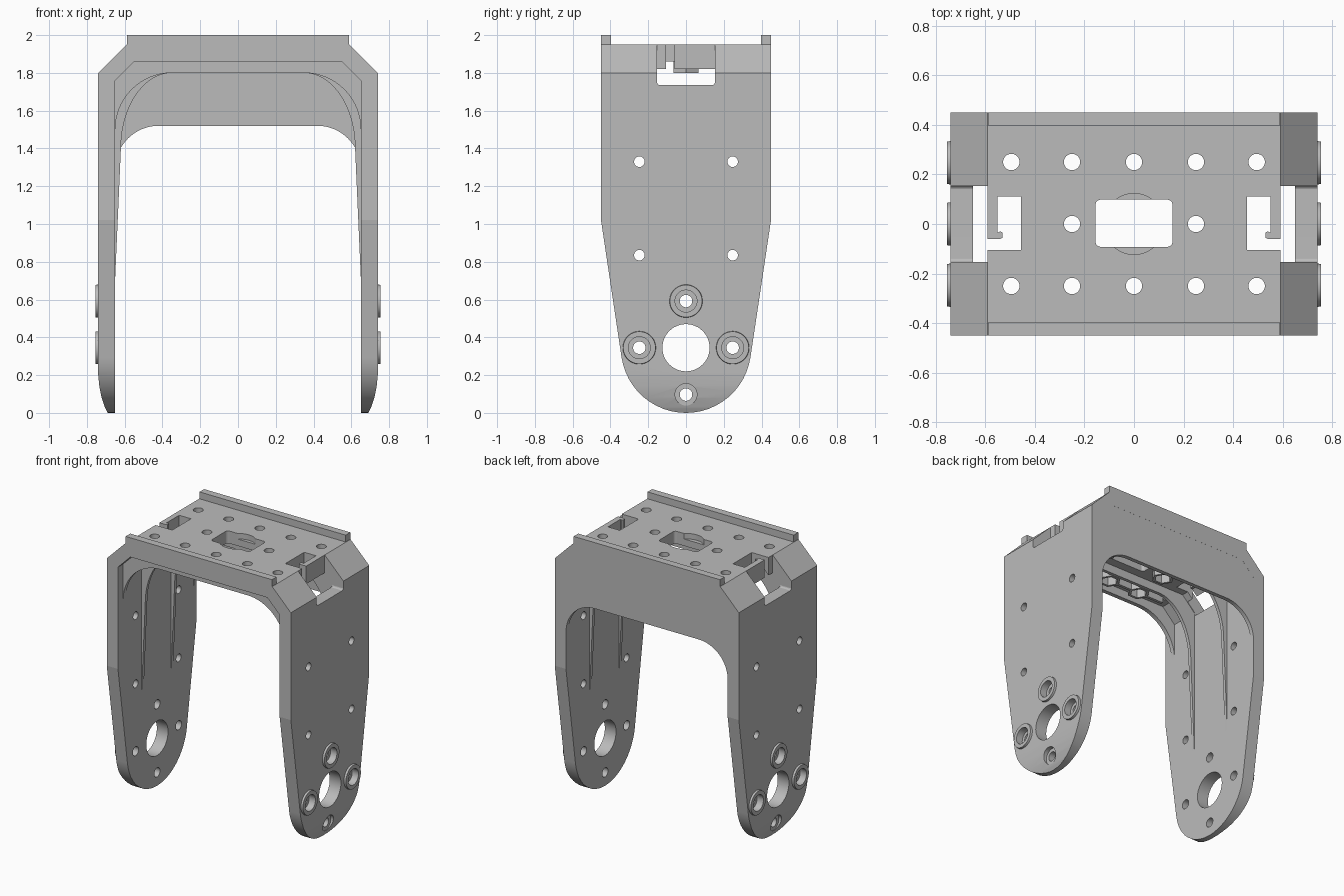
import bpy, bmesh, math
from mathutils import Vector

default = bpy.data.objects.get("Cube")
if default:
    bpy.data.objects.remove(default, do_unlink=True)

grey = bpy.data.materials.new("plain grey")
grey.use_nodes = True
grey.diffuse_color = (0.5, 0.5, 0.5, 1)
grey.node_tree.nodes["Principled BSDF"].inputs["Base Color"].default_value = (0.5, 0.5, 0.5, 1)


def prism(name, pts, axis, a, b, scale=1.0):
    """Extrude a 2D outline along an axis from a to b; scale shrinks the far end."""
    def place(p, d):
        return {"x": (d, p[0], p[1]), "y": (p[0], d, p[1]), "z": (p[0], p[1], d)}[axis]
    mid = sum((Vector(p) for p in pts), Vector((0, 0))) / len(pts)
    bm = bmesh.new()
    low = [bm.verts.new(place(p, a)) for p in pts]
    high = [bm.verts.new(place(mid + (Vector(p) - mid) * scale, b)) for p in pts]
    bm.faces.new(low)
    bm.faces.new(high)
    n = len(pts)
    for i in range(n):
        j = (i + 1) % n
        bm.faces.new((low[i], low[j], high[j], high[i]))
    bmesh.ops.recalc_face_normals(bm, faces=bm.faces)
    mesh = bpy.data.meshes.new(name)
    bm.to_mesh(mesh)
    bm.free()
    mesh.materials.append(grey)
    obj = bpy.data.objects.new(name, mesh)
    bpy.context.collection.objects.link(obj)
    return obj


def combine(target, tool, mode):
    """Boolean the tool into the target, then drop the tool."""
    mod = target.modifiers.new("bool", "BOOLEAN")
    mod.operation, mod.solver, mod.object = mode, "EXACT", tool
    bpy.context.view_layer.update()
    bpy.context.view_layer.objects.active = target
    bpy.ops.object.modifier_apply(modifier=mod.name)
    bpy.data.objects.remove(tool, do_unlink=True)


def arc(cx, cy, rx, ry, a, b, n):
    steps = [math.radians(a + (b - a) * i / n) for i in range(n + 1)]
    return [(cx + rx * math.cos(t), cy + ry * math.sin(t)) for t in steps]


def circle(cx, cy, r, n=48):
    return arc(cx, cy, r, r, 0, 360, n)[:-1]


def rect(x0, y0, x1, y1):
    return [(x0, y0), (x1, y0), (x1, y1), (x0, y1)]


def rounded(x0, y0, x1, y1, r):
    corners = [(x1 - r, y1 - r, 0), (x0 + r, y1 - r, 90), (x0 + r, y0 + r, 180), (x1 - r, y0 + r, 270)]
    return [p for x, y, t in corners for p in arc(x, y, r, r, t, t + 90, 6)]


def mirrored(half):
    """Close a right-hand half outline with its mirror image."""
    return half + [(-x, z) for x, z in reversed(half)]


# Folded U-shaped shell with chamfered shoulders and rounded feet
outer = [(0.69, 0), (0.705, 0.03), (0.722, 0.08), (0.734, 0.14), (0.74, 0.2), (0.74, 1.8), (0.59, 1.95)]
inner = [(0.55, 1.86), (0.65, 1.76), (0.65, 0)]
frame = prism("bracket_frame", mirrored(inner + outer), "y", -0.45, 0.45)

# Tapered leg outline
leg = [(-0.45, 2.1), (-0.45, 1.02)] + arc(0, 0.345, 0.345, 0.345, 188.5, 351.5, 24) + [(0.45, 1.02), (0.45, 2.1)]
combine(frame, prism("leg_outline", leg, "x", -1, 1), "INTERSECT")

# Screw positions
top_holes = [(x, y) for x in (-0.495, -0.25, 0, 0.25, 0.495) for y in (-0.25, 0.25)]
top_holes += [(-0.25, 0), (0.25, 0)]
ring_holes = [(-0.247, 0.345), (0.247, 0.345), (0, 0.592)]
leg_holes = [(y, z) for y in (-0.247, 0.247) for z in (0.835, 1.33)]

# Shoulder notches, hook-shaped slots, pivot holes, screw seats
hook = [(0.455, 0.11), (0.55, 0.11), (0.55, -0.035), (0.54, -0.03), (0.53, -0.035),
        (0.53, -0.055), (0.54, -0.06), (0.62, -0.06), (0.62, -0.105), (0.455, -0.105)]
for s in (-1, 1):
    combine(frame, prism("notch", rounded(-0.153, 1.735, 0.153, 2.2, 0.015), "x", s * 0.59, s * 0.9), "DIFFERENCE")
    combine(frame, prism("hook_slot", [(s * x, y) for x, y in hook], "z", 1.7, 2.1), "DIFFERENCE")
    for y, z in ring_holes:
        combine(frame, prism("boss", circle(y, z, 0.09), "x", s * 0.72, s * 0.755, 0.95), "UNION")
    for y, z in ring_holes + [(0, 0.097)]:
        combine(frame, prism("seat", circle(y, z, 0.058), "x", s * 0.705, s * 0.9), "DIFFERENCE")
        combine(frame, prism("hole", circle(y, z, 0.033), "x", s * 0.5, s * 0.9), "DIFFERENCE")
    for y, z in leg_holes:
        combine(frame, prism("hole", circle(y, z, 0.028), "x", s * 0.5, s * 0.9), "DIFFERENCE")
    combine(frame, prism("pivot", circle(0, 0.345, 0.125), "x", s * 0.5, s * 0.9), "DIFFERENCE")

# Top opening with a shallow round recess, and screw holes
combine(frame, prism("recess", circle(0, 0, 0.123), "z", 1.91, 2.1), "DIFFERENCE")
combine(frame, prism("opening", rounded(-0.155, -0.092, 0.155, 0.098, 0.02), "z", 1.7, 2.1), "DIFFERENCE")
for x, y in top_holes:
    combine(frame, prism("hole", circle(x, y, 0.033), "z", 1.7, 2.1), "DIFFERENCE")

parts = [frame]

# Rails along the top edges
for name, y0, y1 in (("front_rail", -0.45, -0.397), ("back_rail", 0.397, 0.45)):
    parts.append(prism(name, rect(-0.588, 1.94, 0.588, 2.0), "y", y0, y1))

# Back panel with filleted lower corners
panel = [(0.42, 1.52)] + arc(0.42, 1.29, 0.23, 0.23, 90, 0, 16)[1:]
panel += [(0.68, 1.29), (0.68, 1.77), (0.57, 1.88)]
parts.append(prism("back_panel", mirrored(panel), "y", 0.42, 0.4495))

# Arched front gusset
tail = [(0.67, 1.5), (0.67, 1.765), (0.565, 1.875)]
gusset = arc(0.35, 1.5, 0.3, 0.3, 90, 0, 16) + tail
parts.append(prism("front_gusset", mirrored(gusset), "y", -0.39, -0.36))

# Pair of arched ribs running down the legs
rib = arc(0.35, 1.4, 0.27, 0.4, 90, 0, 20) + [(0.65, 0.72), (0.67, 0.72)] + tail[1:]
for name, y0, y1 in (("front_rib", -0.18, -0.157), ("back_rib", 0.157, 0.18)):
    parts.append(prism(name, mirrored(rib), "y", y0, y1))

# Hexagonal nut pockets under the top
for x, y in top_holes:
    if abs(x) > 0.4:
        continue
    nut = prism("nut_pocket", circle(x, y, 0.075, 6), "z", 1.8, 1.865)
    combine(nut, prism("hexagon", circle(x, y, 0.056, 6), "z", 1.7, 1.95), "DIFFERENCE")
    parts.append(nut)

# Thin webs joining the pockets
for s in (-1, 1):
    for y in (-0.25, 0.25):
        for x0, x1 in ((0.07, 0.18), (0.32, 0.45)):
            parts.append(prism("web", rect(s * x0, y - 0.01, s * x1, y + 0.01), "z", 1.8, 1.865))

# Crisp edges with smooth round surfaces
for obj in parts:
    bpy.ops.object.select_all(action="DESELECT")
    obj.select_set(True)
    bpy.context.view_layer.objects.active = obj
    bpy.ops.object.shade_smooth_by_angle(angle=math.radians(8.2))
    weighted = obj.modifiers.new("weighted normals", "WEIGHTED_NORMAL")
    weighted.keep_sharp = True
